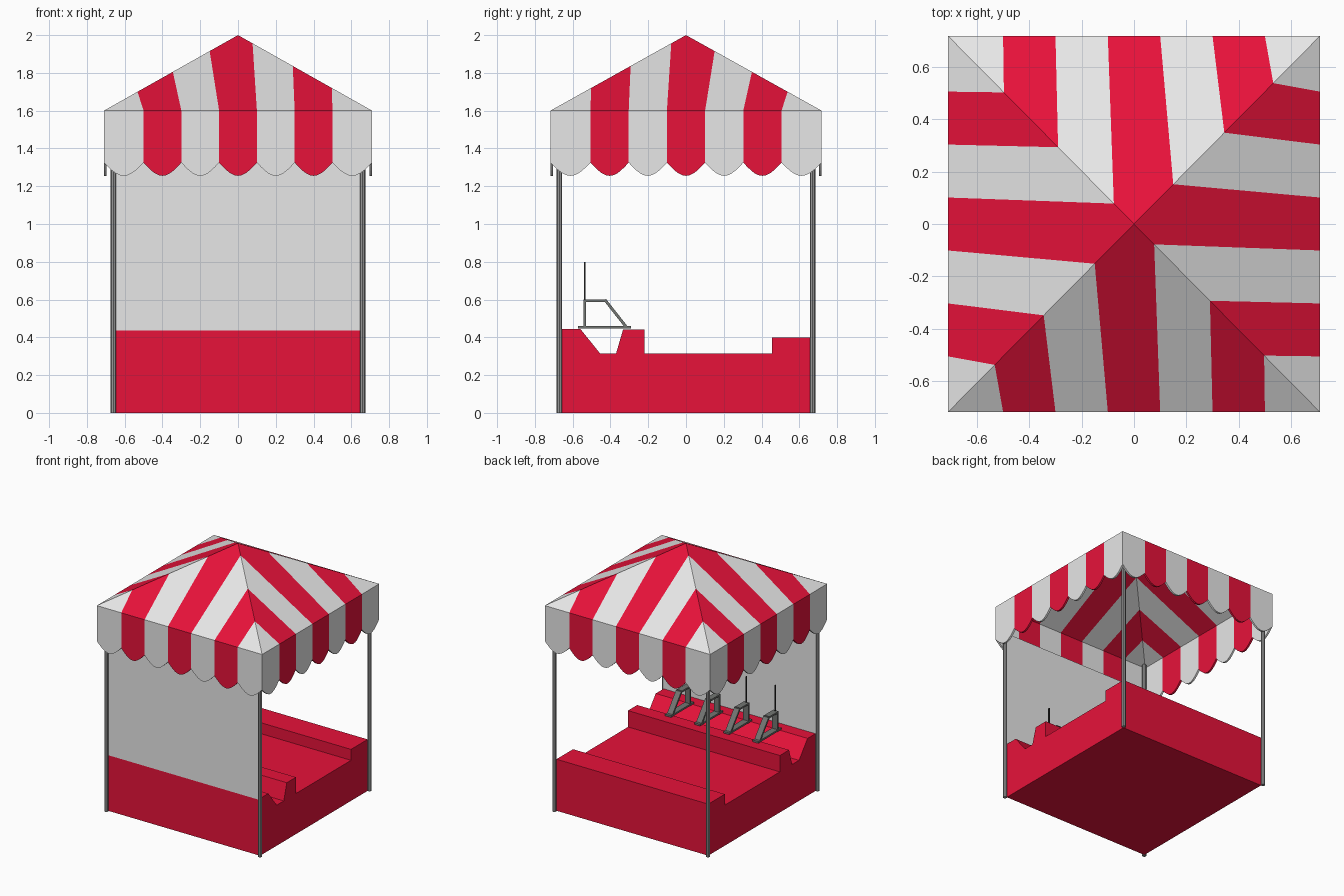
import bpy, bmesh, math
from mathutils import Vector

if "Cube" in bpy.data.objects:
    bpy.data.objects.remove(bpy.data.objects["Cube"])


def material(name, rgb):
    m = bpy.data.materials.new(name)
    m.diffuse_color = (*rgb, 1)
    m.use_nodes = True
    m.node_tree.nodes["Principled BSDF"].inputs["Base Color"].default_value = m.diffuse_color
    return m


RED = material("red", (0.80, 0.006, 0.042))
WHITE = material("white", (0.80, 0.80, 0.80))
GREY = material("post grey", (0.32, 0.32, 0.32))
DARK = material("stand grey", (0.17, 0.18, 0.17))
BLACK = material("rod black", (0.03, 0.03, 0.03))


def finish(bm, name, mats, recalc=True):
    if recalc:
        bmesh.ops.recalc_face_normals(bm, faces=bm.faces)
    me = bpy.data.meshes.new(name)
    bm.to_mesh(me)
    bm.free()
    for m in mats:
        me.materials.append(m)
    ob = bpy.data.objects.new(name, me)
    bpy.context.collection.objects.link(ob)
    return ob


def prism(bm, pts, offset, index=0):
    """Closed prism from a planar outline and an offset vector."""
    a = [bm.verts.new(p) for p in pts]
    b = [bm.verts.new(Vector(p) + Vector(offset)) for p in pts]
    n = len(pts)
    faces = [bm.faces.new(a), bm.faces.new(b[::-1])]
    for i in range(n):
        j = (i + 1) % n
        faces.append(bm.faces.new((a[i], b[i], b[j], a[j])))
    for f in faces:
        f.material_index = index


def box(bm, lo, hi):
    prism(bm, [(lo[0], lo[1], lo[2]), (hi[0], lo[1], lo[2]),
               (hi[0], hi[1], lo[2]), (lo[0], hi[1], lo[2])], (0, 0, hi[2] - lo[2]))


# Four sides in (along, outward) coordinates; y is slightly longer than x
H, EAVE, APEX, YS = 0.71, 1.6, 2.0, 0.718 / 0.71
SIDES = {
    "front": lambda u, v: (u, -v * YS),
    "left": lambda u, v: (-v, u * YS),
    "back": lambda u, v: (-u, v * YS),
    "right": lambda u, v: (v, -u * YS),
}
EDGES = [-H, -0.5, -0.3, -0.1, 0.1, 0.3, 0.5, H]
HIPS = [-H, -0.532, -0.345, -0.15, 0.077, 0.29, 0.497, H]

# Striped pyramid roof, stripes lean slightly as they climb to the hips
bm = bmesh.new()
for side in SIDES.values():
    def roof_point(u, v):
        return (*side(u, v), APEX - (APEX - EAVE) * v / H)
    for i in range(7):
        pts = [roof_point(EDGES[i], H), roof_point(EDGES[i + 1], H)]
        if i < 6:
            pts.append(roof_point(HIPS[i + 1], abs(HIPS[i + 1])))
        if i == 3:
            pts.append((0, 0, APEX))
        if i > 0:
            pts.append(roof_point(HIPS[i], abs(HIPS[i])))
        f = bm.faces.new([bm.verts.new(p) for p in pts])
        f.material_index = (i + 1) % 2
        f.normal_update()
        if f.normal.z < 0:
            f.normal_flip()
finish(bm, "striped_roof", [RED, WHITE], recalc=False)

# Scalloped valance below each eave
for name, side in SIDES.items():
    bm = bmesh.new()
    inward = Vector((*side(0, H - 0.015), 0)) - Vector((*side(0, H), 0))
    for i in range(7):
        a, b = EDGES[i], EDGES[i + 1]
        pts = [(*side(b, H), EAVE), (*side(a, H), EAVE)]
        for k in range(11):
            t = k / 10
            pts.append((*side(a + (b - a) * t, H), 1.325 - 0.07 * math.sin(math.pi * t)))
        prism(bm, pts, inward, (i + 1) % 2)
    finish(bm, name + "_valance", [RED, WHITE])

# Stepped counter body, one profile swept across x
profile = [(-0.66, 0), (-0.66, 0.445), (-0.56, 0.445), (-0.455, 0.315), (-0.37, 0.315),
           (-0.333, 0.442), (-0.22, 0.442), (-0.22, 0.315), (0.455, 0.315),
           (0.455, 0.40), (0.658, 0.40), (0.658, 0)]
bm = bmesh.new()
prism(bm, [(-0.652, y, z) for y, z in profile], (1.304, 0, 0))
finish(bm, "counter_body", [RED])

# White wall across the front
bm = bmesh.new()
box(bm, (-0.652, -0.666, 0.435), (0.652, -0.656, 1.37))
finish(bm, "front_wall", [WHITE])

# Corner posts
for sx in (-1, 1):
    for sy in (-1, 1):
        bpy.ops.mesh.primitive_cylinder_add(vertices=8, radius=0.015, depth=1.6,
                                            location=(sx * 0.66, sy * 0.671, 0.8))
        post = bpy.context.object
        post.name = ("front" if sy < 0 else "back") + ("_left" if sx < 0 else "_right") + "_post"
        post.data.materials.append(GREY)


def bar(bm, p, q, x, w, t):
    """Rectangular bar in the yz plane between two points."""
    d = (Vector(q) - Vector(p)).normalized()
    n = Vector((-d.y, d.x)) * t / 2
    p, q = Vector(p) - d * t / 2, Vector(q) + d * t / 2
    prism(bm, [(x - w / 2, c.x, c.y) for c in (p + n, q + n, q - n, p - n)], (w, 0, 0))


# Row of four stands bridging the trough, each with an upright rod
for i in range(4):
    x = -0.393 + 0.25 * i
    bm = bmesh.new()
    bar(bm, (-0.565, 0.454), (-0.297, 0.454), x, 0.05, 0.014)
    bar(bm, (-0.535, 0.454), (-0.535, 0.593), x, 0.045, 0.013)
    bar(bm, (-0.535, 0.593), (-0.425, 0.593), x, 0.045, 0.013)
    bar(bm, (-0.425, 0.593), (-0.317, 0.456), x, 0.045, 0.015)
    finish(bm, f"stand_{i + 1}", [DARK])
    bm = bmesh.new()
    box(bm, (x - 0.004, -0.539, 0.59), (x + 0.004, -0.531, 0.80))
    finish(bm, f"rod_{i + 1}", [BLACK])
